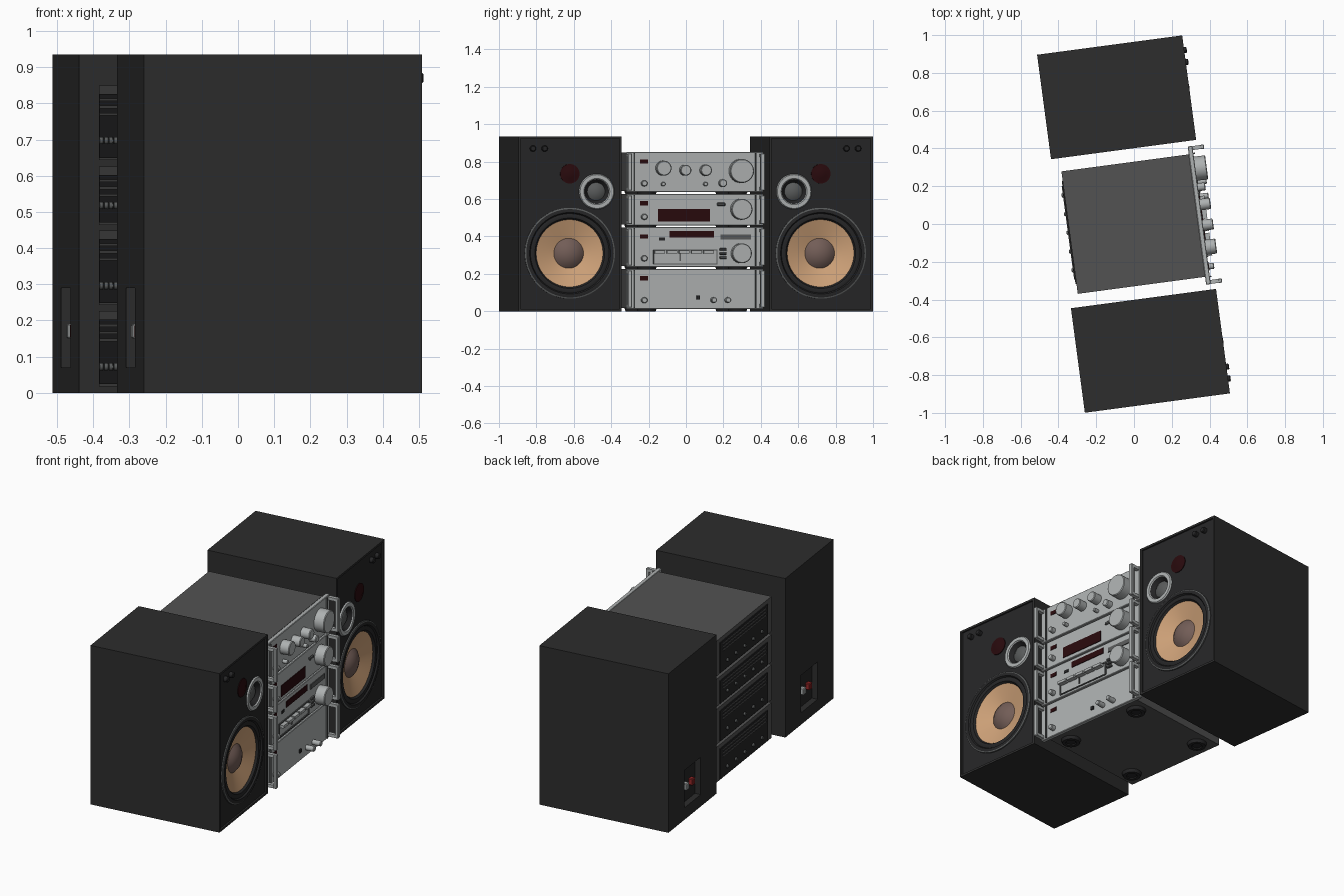
import bpy, bmesh, math
from mathutils import Matrix

if "Cube" in bpy.data.objects:
    bpy.data.objects.remove(bpy.data.objects["Cube"])

ROT = Matrix.Rotation(math.radians(7.6), 4, 'Z')   # whole set is turned slightly


def material(name, r, g, b):
    m = bpy.data.materials.new(name)
    m.diffuse_color = (r, g, b, 1)
    m.use_nodes = True
    m.node_tree.nodes["Principled BSDF"].inputs["Base Color"].default_value = m.diffuse_color
    return m


CABINET = material("cabinet_black", 0.026, 0.026, 0.026)
BAFFLE = material("baffle_black", 0.019, 0.019, 0.020)
SILVER = material("brushed_silver", 0.42, 0.44, 0.44)
CASE = material("case_grey", 0.085, 0.085, 0.085)
CONE = material("cone_tan", 0.62, 0.36, 0.19)
CAP = material("cap_brown", 0.17, 0.11, 0.095)
RED = material("dark_red_glass", 0.022, 0.003, 0.004)
MID = material("mid_grey", 0.10, 0.105, 0.105)
TERMINAL = material("terminal_red", 0.30, 0.02, 0.02)


def finish(name, bm, mats, smooth=False):
    me = bpy.data.meshes.new(name)
    bm.to_mesh(me)
    bm.free()
    for m in mats:
        me.materials.append(m)
    ob = bpy.data.objects.new(name, me)
    bpy.context.collection.objects.link(ob)
    ob.matrix_world = ROT
    if smooth:
        for p in me.polygons:
            p.use_smooth = True
        me.set_sharp_from_angle(angle=math.radians(35))
    return ob


def box(name, x0, x1, y0, y1, z0, z1, mat, bevel=0):
    bm = bmesh.new()
    bmesh.ops.create_cube(bm, size=1)
    for v in bm.verts:
        v.co = ((x0 + x1) / 2 + v.co.x * (x1 - x0), (y0 + y1) / 2 + v.co.y * (y1 - y0),
                (z0 + z1) / 2 + v.co.z * (z1 - z0))
    if bevel:
        bmesh.ops.bevel(bm, geom=bm.edges[:], offset=bevel, segments=1, affect='EDGES')
    return finish(name, bm, [mat])


def plate(name, x, depth, y, z, w, h, mat):
    return box(name, x, x + depth, y - w / 2, y + w / 2, z - h / 2, z + h / 2, mat)


def lathe(name, x, y, z, profile, mats, idx=None, n=48, vertical=False):
    """Spin (radius, height) points, centre first, about the forward or the up axis."""
    def place(p):
        return (x + p[0], y + p[1], z + p[2]) if vertical else (x + p[2], y + p[0], z + p[1])

    bm = bmesh.new()
    rings = []
    for r, d in profile:
        angles = [2 * math.pi * i / n for i in range(n)] if r > 0 else [0]
        rings.append([bm.verts.new(place((r * math.cos(t), r * math.sin(t), d))) for t in angles])
    for k, (a, b) in enumerate(zip(rings, rings[1:])):
        for i in range(n):
            j = (i + 1) % n
            if len(a) == 1:
                loop = [a[0], b[i], b[j]]
            elif len(b) == 1:
                loop = [a[i], b[0], a[j]]
            else:
                loop = [a[i], b[i], b[j], a[j]]
            bm.faces.new(loop).material_index = idx[k] if idx else 0
    return finish(name, bm, mats, True)


def knob(name, x, y, z, r, d, mat=SILVER, n=32):
    c = min(0.004, r * 0.25)
    return lathe(name, x, y, z, [(0, d), (r - c, d), (r, d - c), (r, 0), (0, 0)], [mat], n=n)


def cut(ob, cutter):
    cutter.hide_render = True
    mod = ob.modifiers.new("cut", 'BOOLEAN')
    mod.operation, mod.solver, mod.object = 'DIFFERENCE', 'EXACT', cutter
    bpy.context.view_layer.objects.active = ob
    bpy.ops.object.modifier_apply(modifier=mod.name)
    bpy.data.objects.remove(cutter)


# ---------- speakers ----------
BACK, FRONT, FACE = -0.39, 0.385, 0.375
for s, side in ((1, "left"), (-1, "right")):
    yc = s * 0.677
    cab = box(side + "_cabinet", BACK, FRONT, yc - 0.279, yc + 0.279, 0, 0.935, CABINET)
    cut(cab, box("cutter", FACE, 0.5, yc - 0.267, yc + 0.267, 0.012, 0.923, CABINET))
    cut(cab, lathe("cutter", 0.28, yc, 0.31, [(0, 0.2), (0.205, 0.2), (0.205, 0), (0, 0)], [CABINET]))
    cut(cab, lathe("cutter", 0.33, yc - s * 0.145, 0.64,
                   [(0, 0.2), (0.07, 0.2), (0.07, 0), (0, 0)], [CABINET]))
    cut(cab, box("cutter", -0.5, BACK + 0.035, yc - 0.095, yc + 0.095, 0.07, 0.29, CABINET))
    # inner faces of the recesses take the baffle colour
    cab.data.materials.append(BAFFLE)
    last = len(cab.data.materials) - 1
    for p in cab.data.polygons:
        if abs(p.normal.x) > 0.9 and BACK + 0.01 < p.center.x < FRONT - 0.005:
            p.material_index = last
    # woofer: dust cap, cone, rubber surround, frame ring
    lathe(side + "_woofer", FACE, yc, 0.31,
          [(0, -0.012), (0.03, -0.016), (0.06, -0.028), (0.08, -0.045), (0.18, -0.010),
           (0.188, 0.002), (0.2, 0.005), (0.212, 0.001), (0.218, 0.010), (0.236, 0.010),
           (0.243, 0.007), (0.243, 0)],
          [CAP, CONE, BAFFLE, MID], [0, 0, 0, 1, 2, 2, 2, 2, 2, 3, 3], n=64)
    # midrange with light ring
    lathe(side + "_midrange", FACE, yc - s * 0.145, 0.64,
          [(0, -0.005), (0.03, -0.010), (0.048, -0.022), (0.066, 0.002), (0.07, 0.008),
           (0.09, 0.008), (0.095, 0)],
          [MID, BAFFLE, SILVER], [0, 0, 1, 2, 2, 2])
    # tweeter dome
    lathe(side + "_tweeter", FACE, yc, 0.735,
          [(0, 0.012), (0.025, 0.010), (0.042, 0.004), (0.052, 0.004), (0.052, 0)], [RED])
    for k, off in enumerate((0.137, 0.2)):
        knob(f"{side}_level_knob_{k}", FACE, yc + s * off, 0.87, 0.016, 0.024, BAFFLE)
    # rear terminals
    for k, (off, mat) in enumerate(((-0.035, TERMINAL), (0.035, SILVER))):
        box(f"{side}_terminal_{k}", BACK + 0.008, BACK + 0.036, yc + off - 0.015, yc + off + 0.015,
            0.15, 0.19, mat, 0.004)

# ---------- stacked units ----------
P = 0.361                                    # front of the faceplates
UNITS = {"power_unit": (0.012, 0.227), "tape_unit": (0.236, 0.45),
         "tuner_unit": (0.458, 0.627), "preamp_unit": (0.637, 0.851)}
for name, (z0, z1) in UNITS.items():
    box(name + "_case", -0.344, 0.336, -0.327, 0.327, z0 + 0.006, z1 - 0.001, CASE)
    box(name + "_faceplate", 0.336, P, -0.369, 0.369, z0, z1, SILVER, 0.003)
    box(name + "_rear_panel", -0.349, -0.344, -0.275, 0.275, z0 + 0.012, z1 - 0.025, BAFFLE)
    for i in range(5):                       # rear sockets
        knob(f"{name}_socket_{i}", -0.36, -0.2 + 0.1 * i, z0 + 0.06, 0.01, 0.012, MID, 12)
    for i in range(3):                       # rear vent ribs
        box(f"{name}_rear_rib_{i}", -0.353, -0.349, -0.25, 0.25,
            z1 - 0.045 - 0.02 * i, z1 - 0.037 - 0.02 * i, CASE)
    # rack handles
    for s in (-1, 1):
        y0, y1 = sorted((s * 0.346, s * 0.369))
        h = f"{name}_handle_{'left' if s > 0 else 'right'}"
        box(h + "_grip", 0.403, 0.422, y0, y1, z0 + 0.008, z1 - 0.008, SILVER, 0.003)
        for k, z in enumerate((z0 + 0.009, z1 - 0.027)):
            box(f"{h}_post_{k}", P, 0.406, y0 + 0.001, y1 - 0.001, z, z + 0.018, SILVER)
        b0, b1 = sorted((s * 0.325, s * 0.332))
        box(h + "_trim", P, P + 0.008, b0, b1, z0 + 0.006, z1 - 0.006, MID)
    # small indicator window and power button
    plate(name + "_indicator", P, 0.003, -0.275, z1 - 0.05, 0.045, 0.023, RED)
    knob(name + "_power_button", P, -0.275, z0 + 0.047, 0.016, 0.03, n=20)
    # feet
    for i, x in enumerate((-0.25, 0.25)):
        for j, y in enumerate((-0.245, 0.245)):
            base = max(0, z0 - 0.012)
            lathe(f"{name}_foot_{i}{j}", x, y, base,
                  [(0, z0 + 0.007 - base), (0.055, z0 + 0.007 - base), (0.048, 0), (0.03, 0),
                   (0.026, 0.006), (0, 0.006)], [BAFFLE], n=24, vertical=True)

# preamp controls
for i, (y, z, r, d) in enumerate(((-0.173, 0.765, 0.04, 0.055), (-0.055, 0.754, 0.029, 0.055),
                                  (0.055, 0.754, 0.03, 0.055), (0.148, 0.685, 0.021, 0.04),
                                  (0.247, 0.75, 0.064, 0.06), (-0.173, 0.68, 0.011, 0.03),
                                  (0.055, 0.68, 0.011, 0.03))):
    knob(f"preamp_knob_{i}", P, y, z, r, d)

# tuner display, button and dial
plate("tuner_display", P, 0.004, -0.06, 0.513, 0.28, 0.065, RED)
box("tuner_pill_button", P, P + 0.012, 0.118, 0.163, 0.562, 0.582, MID, 0.005)
knob("tuner_dial", P, 0.247, 0.545, 0.056, 0.058)

# tape deck displays, keys and dial
plate("tape_display", P, 0.004, -0.018, 0.411, 0.24, 0.035, RED)
plate("tape_small_window", P, 0.004, -0.178, 0.386, 0.03, 0.016, BAFFLE)
plate("tape_meter_strip", P, 0.005, 0.22, 0.398, 0.165, 0.027, MID)
for k, z in enumerate((0.252, 0.328)):
    plate(f"tape_key_frame_rail_{k}", P, 0.006, -0.052, z, 0.345, 0.006, MID)
for k, y in enumerate((-0.222, 0.118)):
    plate(f"tape_key_frame_side_{k}", P, 0.006, y, 0.29, 0.006, 0.076, MID)
for i in range(5):
    plate(f"tape_key_{i}", P, 0.028, -0.192 + i * 0.066, 0.316, 0.056, 0.016, SILVER)
plate("tape_key_divider", P, 0.006, -0.08, 0.295, 0.006, 0.05, MID)
for i in range(3):
    box(f"tape_button_{i}", P, P + 0.015, 0.132, 0.17, 0.28 + i * 0.022, 0.293 + i * 0.022, MID, 0.003)
knob("tape_dial", P, 0.247, 0.31, 0.053, 0.058)

# power unit switch and knobs
plate("power_switch", P, 0.008, 0.018, 0.073, 0.018, 0.02, BAFFLE)
for i, y in enumerate((0.098, 0.175)):
    knob(f"power_knob_{i}", P, y, 0.06, 0.015, 0.05, n=20)
